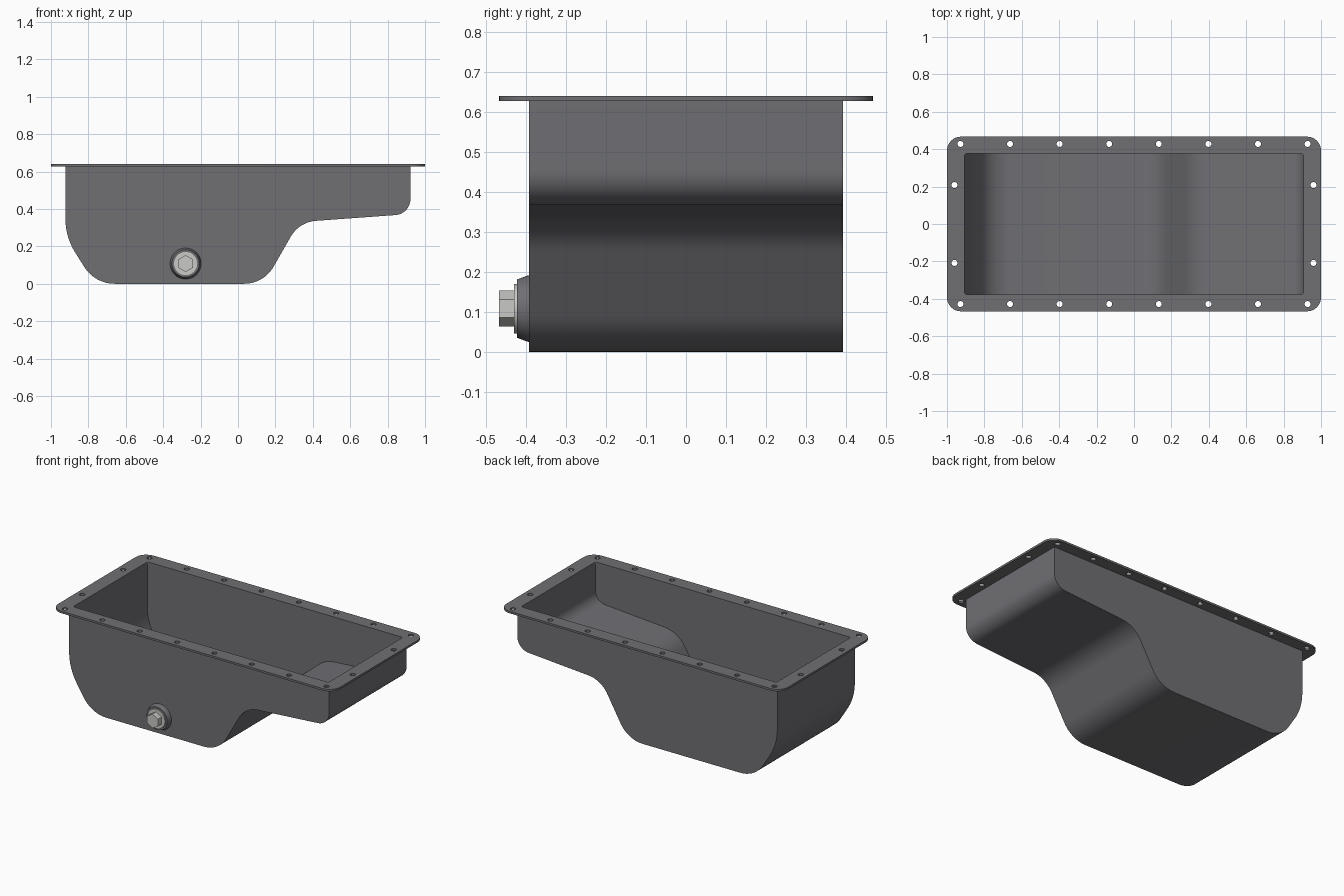
import bpy, bmesh, math
from mathutils import Vector

if "Cube" in bpy.data.objects:
    bpy.data.objects.remove(bpy.data.objects["Cube"])


def material(name, rgb):
    m = bpy.data.materials.new(name)
    m.diffuse_color = (*rgb, 1)
    m.use_nodes = True
    m.node_tree.nodes["Principled BSDF"].inputs["Base Color"].default_value = m.diffuse_color
    return m


STEEL = material("dark steel", (0.16, 0.16, 0.175))
BRIGHT = material("bright zinc", (0.58, 0.58, 0.565))


def finish(ob, mat, angle=30):
    """Apply modifiers / convert curves, colour, then smooth by angle."""
    bpy.ops.object.select_all(action='DESELECT')
    ob.select_set(True)
    bpy.context.view_layer.objects.active = ob
    bpy.ops.object.convert(target='MESH')
    ob.data.materials.clear()
    ob.data.materials.append(mat)
    bpy.ops.object.shade_smooth_by_angle(angle=math.radians(angle))


def add_mesh(name, bm):
    bmesh.ops.recalc_face_normals(bm, faces=bm.faces)
    me = bpy.data.meshes.new(name)
    bm.to_mesh(me)
    bm.free()
    ob = bpy.data.objects.new(name, me)
    bpy.context.collection.objects.link(ob)
    return ob


def rounded(corners, steps=14):
    """Closed 2D outline; each corner is (x, y, tangent length), rounded by an arc."""
    out = []
    for i, (x, y, t) in enumerate(corners):
        p = Vector((x, y))
        if t == 0:
            out.append(p)
            continue
        a = (Vector(corners[i - 1][:2]) - p).normalized()
        b = (Vector(corners[(i + 1) % len(corners)][:2]) - p).normalized()
        half = a.angle(b) / 2
        r = t * math.tan(half)
        centre = p + (a + b).normalized() * (t / math.cos(half))
        va, vb = (p + a * t - centre) / r, (p + b * t - centre) / r
        sweep = va.angle(vb)
        for k in range(steps + 1):
            f = k / steps
            v = (va * math.sin((1 - f) * sweep) + vb * math.sin(f * sweep)) / math.sin(sweep)
            out.append(centre + v * r)
    return out


def rect(hx, hy, r):
    return rounded([(-hx, -hy, r), (hx, -hy, r), (hx, hy, r), (-hx, hy, r)], 8)


def circle(cx, cy, r, n=24):
    return [Vector((cx + r * math.cos(2 * math.pi * k / n),
                    cy + r * math.sin(2 * math.pi * k / n))) for k in range(n)]


# Sump body: side profile extruded across the width, open top, thin wall
TOP, HALF_W = 0.63, 0.393
profile = rounded([(-0.923, TOP, 0), (-0.923, 0.25, 0.10), (-0.765, 0, 0.105),
                   (0.138, 0, 0.105), (0.327, 0.33, 0.09),
                   (0.922, 0.373, 0.08), (0.922, TOP, 0)])
bm = bmesh.new()
face = bm.faces.new([bm.verts.new((p.x, -HALF_W, p.y)) for p in profile])
ext = bmesh.ops.extrude_face_region(bm, geom=[face])
bmesh.ops.translate(bm, vec=(0, 2 * HALF_W, 0),
                    verts=[g for g in ext["geom"] if isinstance(g, bmesh.types.BMVert)])
bmesh.ops.recalc_face_normals(bm, faces=bm.faces)
lid = [f for f in bm.faces if all(v.co.z > TOP - 0.001 for v in f.verts)]
bmesh.ops.delete(bm, geom=lid, context='FACES_ONLY')
me = bpy.data.meshes.new("sump_body")
bm.to_mesh(me)
bm.free()
body = bpy.data.objects.new("sump_body", me)
bpy.context.collection.objects.link(body)
solid = body.modifiers.new("wall", 'SOLIDIFY')
solid.thickness, solid.offset, solid.use_even_offset = 0.014, -1, True
finish(body, STEEL)

# Flange: filled outline with the opening and bolt holes cut out
outlines = [rect(1.0, 0.467, 0.075), rect(0.906, 0.377, 0.015)]
for s in (-1, 1):
    outlines += [circle(-0.928 + i * 1.856 / 7, s * 0.428, 0.016) for i in range(8)]
    outlines += [circle(s * 0.96, y, 0.016) for y in (-0.208, 0.208)]
cu = bpy.data.curves.new("flange", 'CURVE')
cu.dimensions, cu.fill_mode, cu.extrude = '2D', 'BOTH', 0.0065
for pts in outlines:
    sp = cu.splines.new('POLY')
    sp.points.add(len(pts) - 1)
    for q, p in zip(sp.points, pts):
        q.co = (p.x, p.y, 0, 1)
    sp.use_cyclic_u = True
flange = bpy.data.objects.new("flange", cu)
flange.location.z = 0.6335
bpy.context.collection.objects.link(flange)
finish(flange, STEEL)


# Drain fittings: rings of (y, radius) lofted along y, closed at both ends
def turned(name, rings, n, mat):
    bm = bmesh.new()
    loops = [[bm.verts.new((-0.28 + p.x, y, 0.108 + p.y))
              for p in (Vector((-q.y, q.x)) for q in circle(0, 0, r, n))] for y, r in rings]
    for a, b in zip(loops, loops[1:]):
        for i in range(n):
            j = (i + 1) % n
            bm.faces.new((a[i], a[j], b[j], b[i]))
    bm.faces.new(loops[0])
    bm.faces.new(loops[-1])
    finish(add_mesh(name, bm), mat, 25)


turned("drain_boss", [(-0.385, 0.083), (-0.395, 0.083), (-0.422, 0.073)], 48, STEEL)
turned("drain_washer", [(-0.415, 0.062), (-0.430, 0.062)], 48, BRIGHT)
turned("drain_plug_hex", [(-0.425, 0.045), (-0.467, 0.045)], 6, BRIGHT)
